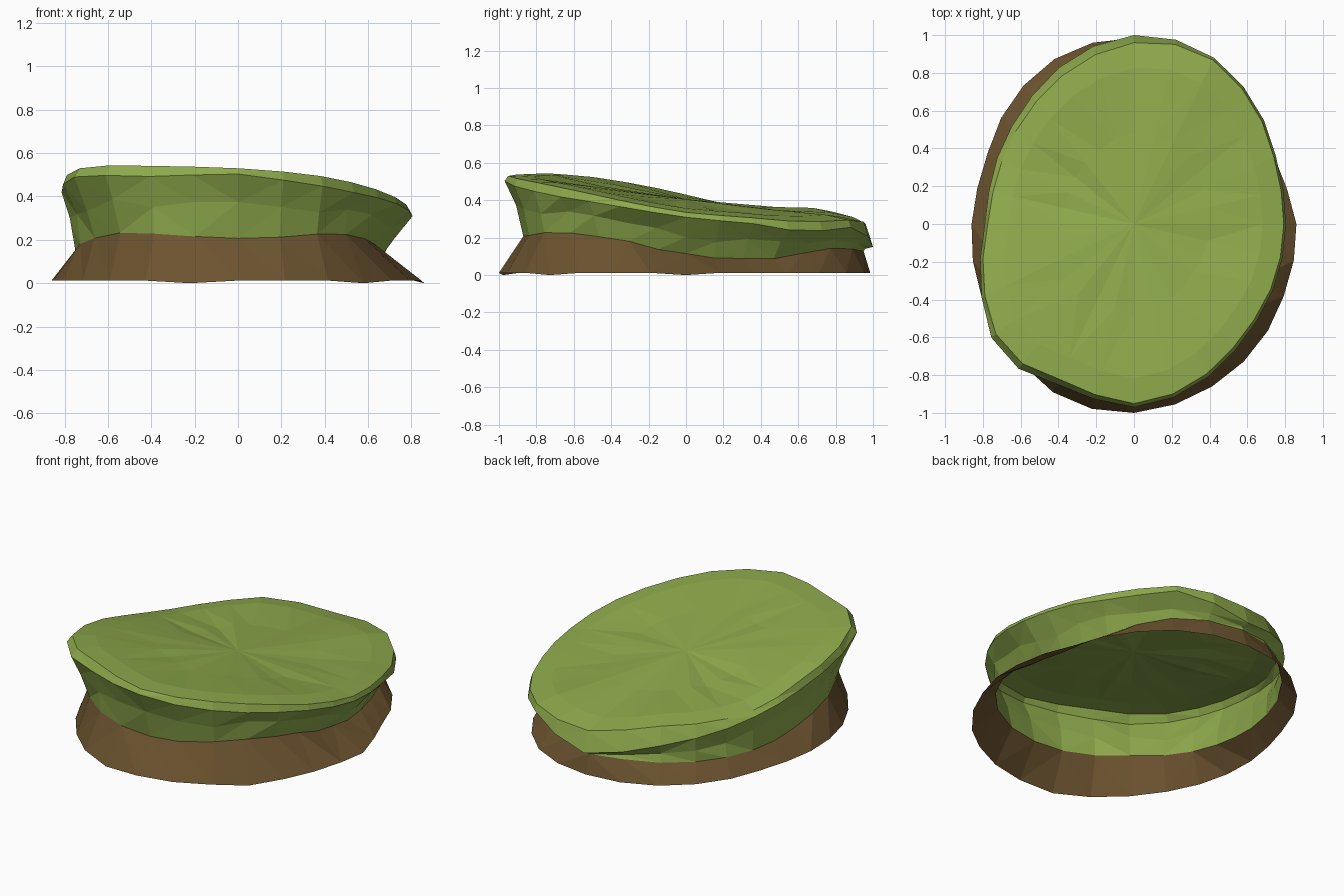
import bpy, bmesh, math, random
from mathutils import Vector

if "Cube" in bpy.data.objects:
    bpy.data.objects.remove(bpy.data.objects["Cube"])

random.seed(4)
N = 28  # sides around the mound

# Control values every 22.5 degrees, counter-clockwise from +x
BASE_R = [.86, .82, .885, .96, .985, .975, .92, .855, .86, .89, .93, .995, 1.0, .96, .92, .875]
EDGE_R = [.655, .69, .78, .87, .95, .90, .83, .76, .74, .80, .86, .89, .87, .85, .77, .69]
EDGE_Z = [.115, .09, .10, .14, .13, .12, .10, .10, .12, .18, .22, .235, .205, .225, .22, .165]
RIM_R = [.805, .825, .905, .985, 1.0, .93, .845, .80, .79, .88, .985, .937, .97, .91, .84, .812]
RIM_Z = [.31, .28, .235, .25, .15, .23, .28, .33, .38, .45, .50, .49, .50, .45, .41, .355]
TOP_Z = [.335, .31, .285, .295, .275, .335, .335, .355, .42, .49, .54, .54, .53, .50, .45, .39]
LIP = [.985, .985, .985, .985, .96, .95, .96, .965, .98, .98, .965, .97, .98, .98, .98, .985]


def sample(vals, t):
    """Closed smooth curve through the control values, t in 0..1."""
    n = len(vals)
    i = int(t * n)
    f = t * n - i
    a, b, c, d = (vals[(i + k) % n] for k in (-1, 0, 1, 2))
    return b + .5 * f * (c - a + f * (2*a - 5*b + 4*c - d + f * (3*(b - c) + d - a)))


def ring(radii, heights, jitter=0.0):
    pts = []
    for k in range(N):
        t = k / N
        r, z = sample(radii, t), sample(heights, t)
        z += random.uniform(-jitter, jitter)
        a = t * math.tau
        pts.append(Vector((r * math.cos(a), r * math.sin(a), z)))
    return pts


def material(name, col):
    m = bpy.data.materials.new(name)
    m.diffuse_color = (*col, 1)
    m.use_nodes = True
    m.node_tree.nodes["Principled BSDF"].inputs["Base Color"].default_value = m.diffuse_color
    return m


def build(name, rings, mat, centre=None):
    """Skin a stack of rings, optionally closing the last with a fan."""
    bm = bmesh.new()
    rows = [[bm.verts.new(p) for p in r] for r in rings]
    for lo, hi in zip(rows, rows[1:]):
        for k in range(N):
            j = (k + 1) % N
            bm.faces.new((lo[k], lo[j], hi[j], hi[k]))
    if centre:
        c = bm.verts.new(centre)
        for k in range(N):
            bm.faces.new((rows[-1][k], rows[-1][(k + 1) % N], c))
    bmesh.ops.triangulate(bm, faces=[f for f in bm.faces if len(f.verts) > 3])
    me = bpy.data.meshes.new(name)
    bm.to_mesh(me)
    bm.free()
    me.materials.append(mat)
    ob = bpy.data.objects.new(name, me)
    bpy.context.collection.objects.link(ob)
    return ob


grass = material("grass green", (.270, .400, .072))
soil = material("soil brown", (.150, .087, .029))

# Shared rings, bottom to top
base = ring(BASE_R, [.012] * 16)
for k in (0, 20, 24):
    base[k].z = 0
edge = ring(EDGE_R, EDGE_Z, .008)
rim = ring(RIM_R, RIM_Z, .004)
lip = ring([r * s for r, s in zip(RIM_R, LIP)], TOP_Z)
mid = []
for e, r in zip(edge, rim):
    p = e.lerp(r, .5 + random.uniform(-.1, .1))
    s = random.uniform(.965, .995)
    mid.append(Vector((p.x * s, p.y * s, p.z)))
centre = Vector((0, 0, .405))
# Top surface: a soft shoulder, then an almost flat middle
shoulder = [centre.lerp(p, .86) + Vector((0, 0, .012)) for p in lip]
inner = [centre.lerp(p, .5) + Vector((0, 0, random.uniform(-.006, .008))) for p in lip]

# Flared soil skirt, open underneath
build("soil_skirt", [base, edge], soil)
# Overhanging grass sides with sloping top
build("grass_cap", [edge, mid, rim, lip, shoulder, inner], grass, centre)
